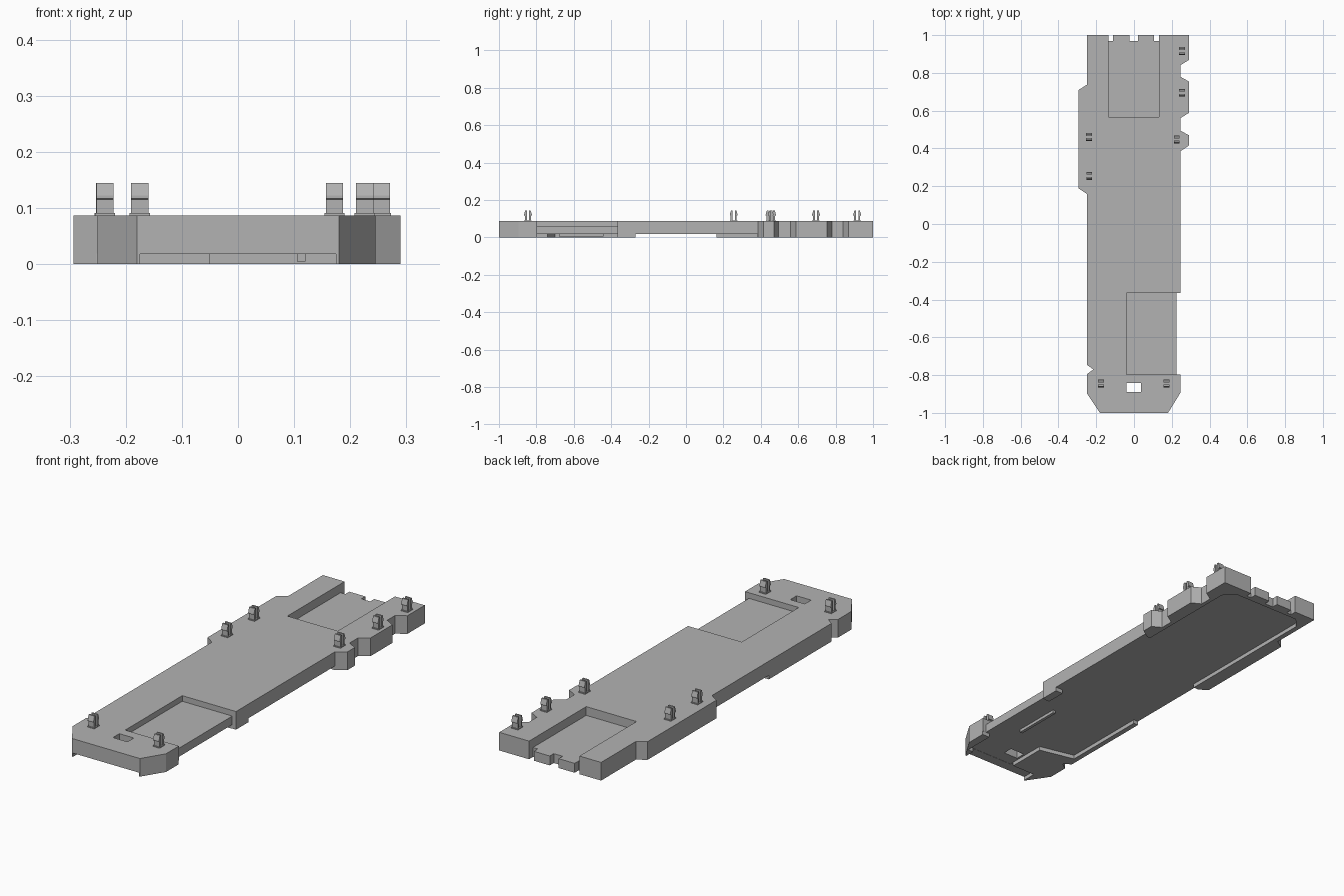
import bpy, bmesh

if "Cube" in bpy.data.objects:
    bpy.data.objects.remove(bpy.data.objects["Cube"])

TOP = 0.087     # deck height
UNDER = 0.019   # underside of the deck inside the rim

grey = bpy.data.materials.new("light_grey")
grey.diffuse_color = (0.45, 0.45, 0.45, 1)
grey.use_nodes = True
grey.node_tree.nodes["Principled BSDF"].inputs["Base Color"].default_value = grey.diffuse_color


def prism(name, points, low, high, axis="z"):
    """Extrude an outline along z, or a (y, z) outline along x."""
    bm = bmesh.new()
    place = (lambda a, b, c: (a, b, c)) if axis == "z" else (lambda a, b, c: (c, a, b))
    face = bm.faces.new([bm.verts.new(place(a, b, low)) for a, b in points])
    out = bmesh.ops.extrude_face_region(bm, geom=[face])
    verts = [v for v in out["geom"] if isinstance(v, bmesh.types.BMVert)]
    bmesh.ops.translate(bm, verts=verts, vec=place(0, 0, high - low))
    bmesh.ops.recalc_face_normals(bm, faces=bm.faces)
    mesh = bpy.data.meshes.new(name)
    bm.to_mesh(mesh)
    bm.free()
    mesh.materials.append(grey)
    obj = bpy.data.objects.new(name, mesh)
    bpy.context.collection.objects.link(obj)
    return obj


def box_points(x0, x1, y0, y1):
    return [(x0, y0), (x1, y0), (x1, y1), (x0, y1)]


def cut(target, points, low, high):
    cutter = prism("cutter", points, low, high)
    cutter.hide_render = True
    mod = target.modifiers.new("cut", "BOOLEAN")
    mod.operation = "DIFFERENCE"
    mod.solver = "EXACT"
    mod.object = cutter
    bpy.context.view_layer.objects.active = target
    bpy.ops.object.modifier_apply(modifier=mod.name)
    bpy.data.objects.remove(cutter)


# Chassis outline with chamfered nose and side tabs
outline = [(-0.18, -1), (0.18, -1), (0.245, -0.895), (0.245, 0.385),
           (0.29, 0.415), (0.29, 0.47), (0.245, 0.495), (0.245, 0.56),
           (0.29, 0.588), (0.29, 0.755), (0.245, 0.78), (0.245, 0.84),
           (0.29, 0.868), (0.29, 1), (-0.25, 1), (-0.25, 0.737),
           (-0.293, 0.71), (-0.293, 0.188), (-0.25, 0.16), (-0.25, -0.745),
           (-0.215, -0.77), (-0.25, -0.795), (-0.25, -0.895)]
chassis = prism("chassis", outline, 0, TOP)

# Underside hollow, which opens through both long sides
hollow = [(-0.05, -0.95), (0.3, -0.95), (0.3, -0.8), (0.32, -0.8), (0.32, -0.367),
          (0.205, -0.367), (0.205, -0.27), (0.32, -0.27), (0.32, 0.383),
          (0.225, 0.383), (0.225, 0.9), (0.18, 0.95), (-0.18, 0.95),
          (-0.225, 0.9), (-0.225, 0.162), (-0.32, 0.162), (-0.32, -0.27),
          (-0.225, -0.27), (-0.225, -0.7), (-0.05, -0.74)]
hollow[1:3] = [(0.205, -0.95), (0.205, -0.798)]
cut(chassis, hollow, -0.05, UNDER)
cut(chassis, box_points(-0.175, 0.175, -1.1, -0.93), -0.05, UNDER - 0.001)

# Front side tray and its narrowed edge
cut(chassis, box_points(-0.04, 0.4, -0.797, -0.365), 0.06, 0.2)
cut(chassis, box_points(0.225, 0.4, -0.797, -0.365), -0.1, 0.2)
# Square hole in the nose
cut(chassis, box_points(-0.04, 0.037, -0.89, -0.842), -0.1, 0.2)
# Rear tray and the slots in its back edge
cut(chassis, box_points(-0.135, 0.132, 0.567, 1.1), 0.045, 0.2)
for x0, x1 in ((-0.135, -0.11), (-0.025, 0.022), (0.107, 0.132)):
    cut(chassis, box_points(x0, x1, 0.97, 1.1), -0.1, 0.2)

# Short rib below the front tray
prism("tray_rib", box_points(0.105, 0.12, -0.68, -0.44), 0.005, UNDER + 0.005)

# Split snap clips on the deck
prong = [(0.006, 0.08), (0.016, 0.08), (0.016, 0.115), (0.021, 0.117),
         (0.021, 0.122), (0.014, 0.145), (0.006, 0.145)]
clips = [(0.255, 0.915), (0.255, 0.695), (0.226, 0.447), (-0.238, 0.46),
         (-0.237, 0.255), (-0.175, -0.845), (0.172, -0.845)]
for x, y in clips:
    prism("clip_base", box_points(x - 0.018, x + 0.018, y - 0.02, y + 0.02), 0.08, 0.091)
    for side in (-1, 1):
        prism("clip_prong", [(y + side * a, z) for a, z in prong],
              x - 0.0155, x + 0.0155, "x")
